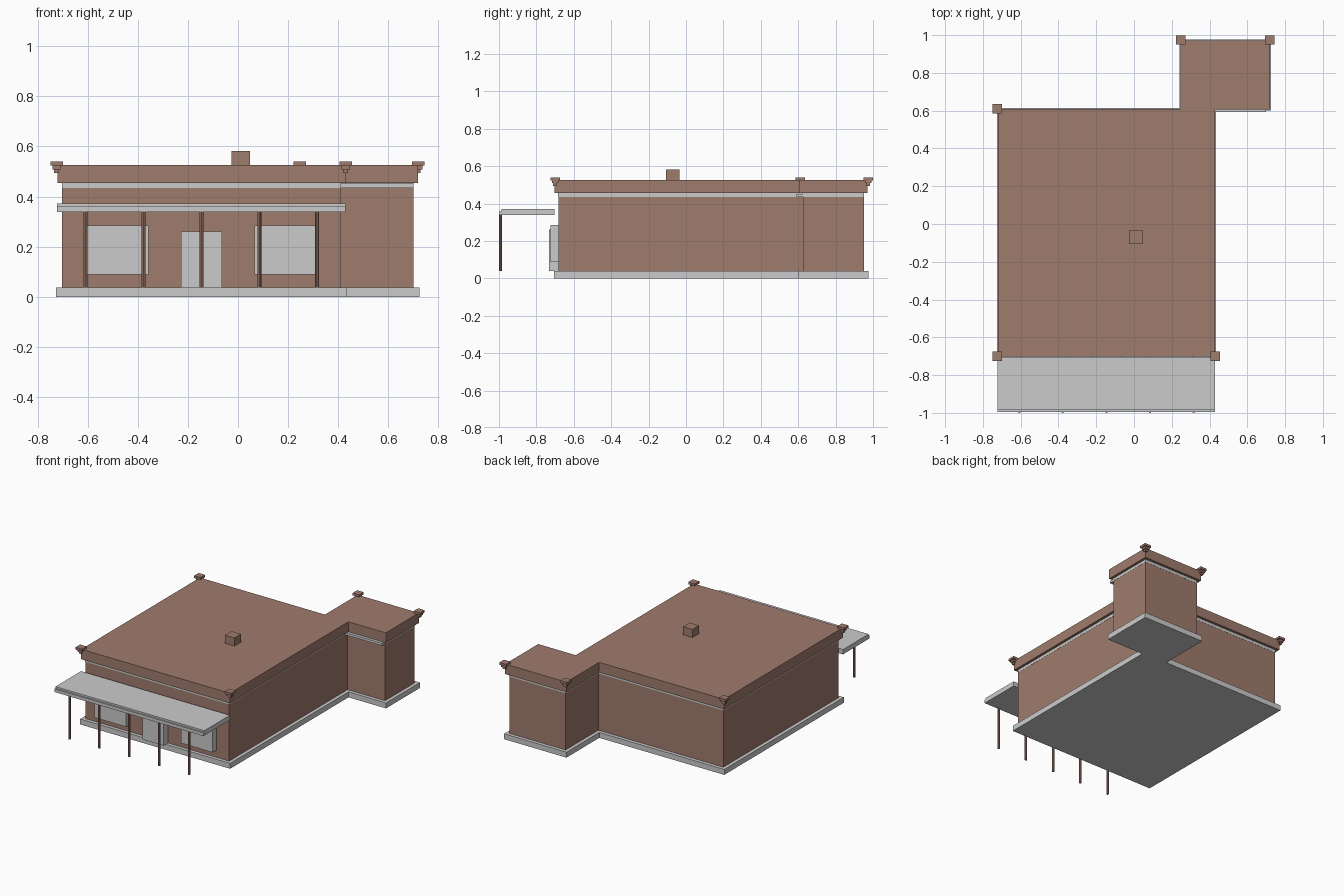
import bpy, bmesh

if "Cube" in bpy.data.objects:
    bpy.data.objects.remove(bpy.data.objects["Cube"])

brick = bpy.data.materials.new("brick")
brick.diffuse_color = (0.35, 0.2, 0.155, 1)
brick.use_nodes = True
brick.node_tree.nodes["Principled BSDF"].inputs["Base Color"].default_value = brick.diffuse_color


def finish(bm, name, mat):
    bmesh.ops.recalc_face_normals(bm, faces=bm.faces)
    me = bpy.data.meshes.new(name)
    bm.to_mesh(me)
    bm.free()
    if mat:
        me.materials.append(mat)
    ob = bpy.data.objects.new(name, me)
    bpy.context.collection.objects.link(ob)
    return ob


def prism(name, outline, z0, z1, mat=None):
    bm = bmesh.new()
    face = bm.faces.new([bm.verts.new((x, y, z0)) for x, y in outline])
    ext = bmesh.ops.extrude_face_region(bm, geom=[face])
    tops = [g for g in ext["geom"] if isinstance(g, bmesh.types.BMVert)]
    bmesh.ops.translate(bm, verts=tops, vec=(0, 0, z1 - z0))
    return finish(bm, name, mat)


def box(name, x0, x1, y0, y1, z0, z1, mat=None):
    return prism(name, [(x0, y0), (x1, y0), (x1, y1), (x0, y1)], z0, z1, mat)


def footprint(d):
    # wall outline of main block plus rear annex, grown outwards by d
    return [(-0.702 - d, -0.683 - d), (0.41 + d, -0.683 - d), (0.41 + d, 0.625 - d),
            (0.70 + d, 0.625 - d), (0.70 + d, 0.952 + d), (0.265 - d, 0.952 + d),
            (0.265 - d, 0.59 + d), (-0.702 - d, 0.59 + d)]


# stacked layers of the building
prism("plinth", footprint(0.024), 0, 0.038)
prism("walls", footprint(0), 0.038, 0.435, brick)
prism("frieze_band", footprint(0.001), 0.435, 0.455)
prism("parapet_roof", footprint(0.019), 0.455, 0.525, brick)
box("annex_frieze_ledge", 0.41, 0.70, 0.592, 0.626, 0.435, 0.452)

# stepped corner caps
for i, (x, y) in enumerate([(-0.724, -0.70), (0.43, -0.70), (-0.724, 0.61),
                            (0.247, 0.974), (0.719, 0.974)]):
    for j, (r, z0, z1) in enumerate([(0.025, 0.524, 0.54), (0.017, 0.509, 0.524),
                                     (0.01, 0.495, 0.509)]):
        box(f"corner_cap_{i}_{j}", x - r, x + r, y - r, y + r, z0, z1, brick)

# roof chimney
box("chimney", -0.026, 0.047, -0.107, -0.035, 0.52, 0.582, brick)

# porch canopy with front fascia
box("canopy", -0.722, 0.43, -0.986, -0.703, 0.338, 0.372)
box("canopy_fascia", -0.722, 0.43, -0.996, -0.986, 0.338, 0.36)

# porch posts
for i in range(5):
    bpy.ops.mesh.primitive_cylinder_add(vertices=8, radius=0.008, depth=0.302,
                                        location=(-0.608 + i * 0.231, -0.992, 0.189))
    post = bpy.context.object
    post.name = f"porch_post_{i}"
    post.data.materials.append(brick)

# front door and windows
box("door", -0.228, -0.064, -0.732, -0.68, 0.038, 0.26)
box("window_left", -0.603, -0.357, -0.725, -0.68, 0.088, 0.284)
box("window_right", 0.065, 0.311, -0.725, -0.68, 0.088, 0.284)
